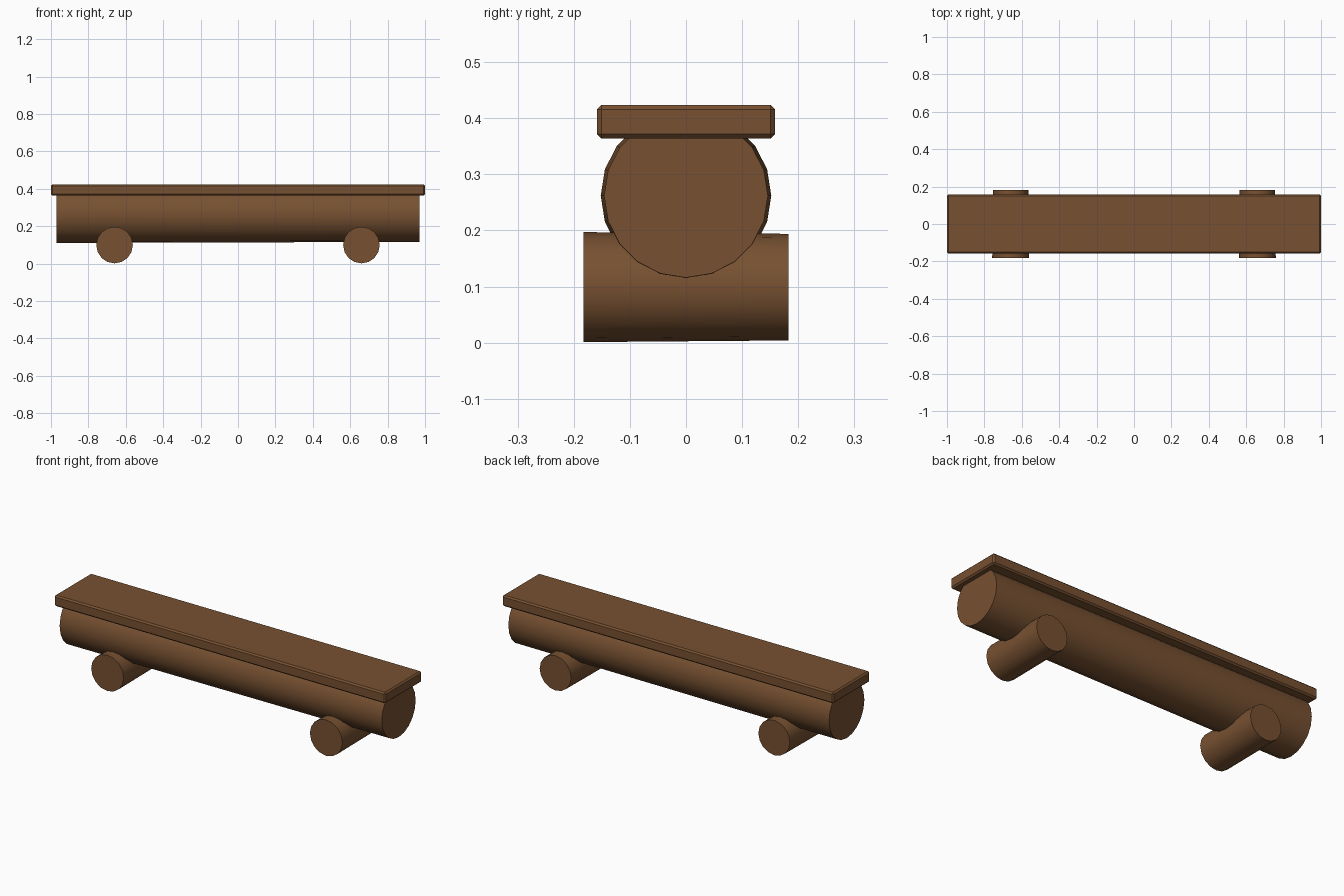
import bpy
import math

if "Cube" in bpy.data.objects:
    bpy.data.objects.remove(bpy.data.objects["Cube"])

wood = bpy.data.materials.new("brown wood")
wood.diffuse_color = (0.185, 0.082, 0.031, 1.0)
wood.use_nodes = True
wood.node_tree.nodes["Principled BSDF"].inputs["Base Color"].default_value = wood.diffuse_color


def log(name, sides, r1, r2, length, loc, rot):
    """Slightly tapered round log, smooth sides and flat ends."""
    bpy.ops.mesh.primitive_cone_add(vertices=sides, radius1=r1, radius2=r2,
                                    depth=length, location=loc, rotation=rot)
    ob = bpy.context.object
    ob.name = name
    ob.data.materials.append(wood)
    bpy.ops.object.shade_smooth_by_angle(angle=math.radians(40))
    return ob


# Seat plank with narrow chamfered edges
bpy.ops.mesh.primitive_cube_add(size=1, location=(0, 0, 0.394))
seat = bpy.context.object
seat.name = "seat_plank"
seat.scale = (2.0, 0.318, 0.06)
bpy.ops.object.transform_apply(location=False, rotation=False, scale=True)
seat.data.materials.append(wood)
bevel = seat.modifiers.new("chamfer", 'BEVEL')
bevel.width = 0.008
bevel.segments = 1

# Main log under the seat, running along x
log("main_log", 20, 0.152, 0.146, 1.94, (0, 0, 0.262), (0, math.pi / 2, 0))

# Two short cross logs as feet, running along y
for side, x in (("left", -0.66), ("right", 0.66)):
    log(side + "_foot_log", 16, 0.098, 0.095, 0.366, (x, 0, 0.099),
        (-math.pi / 2, 0, 0))
